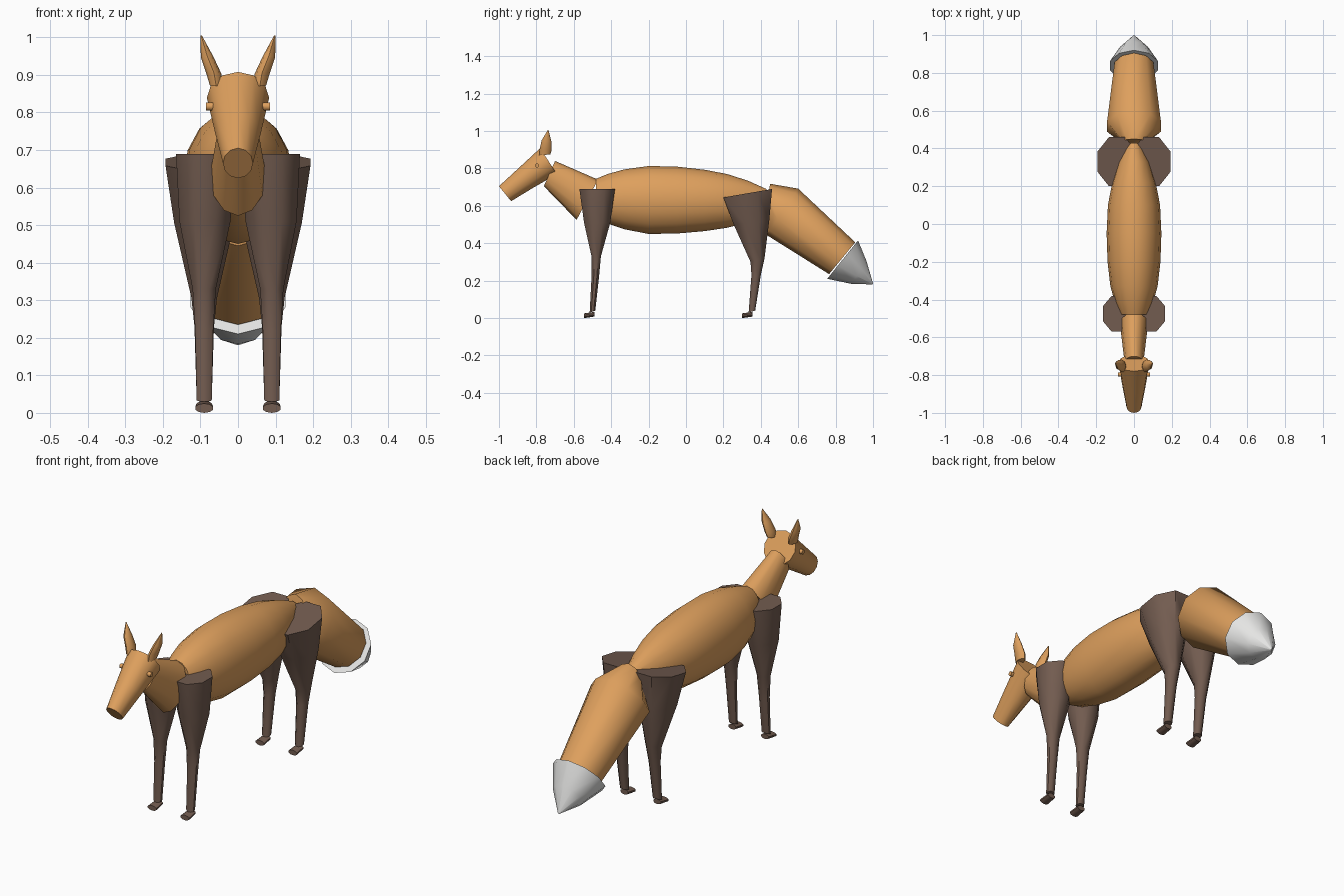
import bpy, bmesh, math


def material(name, rgb):
    m = bpy.data.materials.new(name)
    m.diffuse_color = (*rgb, 1)
    return m


ORANGE = material("orange fur", (0.73, 0.35, 0.11))
BROWN = material("dark brown fur", (0.17, 0.107, 0.08))
WHITE = material("white fur", (0.78, 0.78, 0.77))


def loft(name, rings, mat, sides=12, half=False, side=1):
    """Skin elliptical rings; each ring is (y0, z0, y1, z1, x centre, x radius)
    where (y0, z0) and (y1, z1) are its two opposite points in the side plane."""
    bm = bmesh.new()
    off = math.pi / sides if half else 0
    grow = 1 / math.cos(off)          # keeps the flats on the given extents
    loops = []
    for y0, z0, y1, z1, xc, rx in rings:
        loop = []
        for i in range(sides):
            a = 2 * math.pi * i / sides + off
            c, s = math.cos(a) * grow / 2, math.sin(a) * grow
            loop.append(bm.verts.new((side * (xc + rx * s),
                                      (y0 + y1) / 2 + (y0 - y1) * c,
                                      (z0 + z1) / 2 + (z0 - z1) * c)))
        loops.append(loop)
    for a, b in zip(loops, loops[1:]):
        for i in range(sides):
            j = (i + 1) % sides
            bm.faces.new((a[i], a[j], b[j], b[i]))
    bm.faces.new(loops[0])
    bm.faces.new(loops[-1])
    bmesh.ops.remove_doubles(bm, verts=bm.verts, dist=0.0005)
    bmesh.ops.recalc_face_normals(bm, faces=bm.faces)
    me = bpy.data.meshes.new(name)
    bm.to_mesh(me)
    bm.free()
    me.materials.append(mat)
    ob = bpy.data.objects.new(name, me)
    bpy.context.collection.objects.link(ob)
    bpy.context.view_layer.objects.active = ob
    ob.select_set(True)
    bpy.ops.object.shade_smooth_by_angle(angle=math.radians(50))
    ob.select_set(False)
    return ob


# Torso
loft("body", [
    (-0.48, 0.745, -0.48, 0.54, 0, 0.075),
    (-0.42, 0.77, -0.42, 0.505, 0, 0.10),
    (-0.33, 0.795, -0.33, 0.475, 0, 0.125),
    (-0.20, 0.813, -0.20, 0.45, 0, 0.14),
    (-0.05, 0.81, -0.05, 0.452, 0, 0.145),
    (0.10, 0.793, 0.10, 0.465, 0, 0.138),
    (0.22, 0.77, 0.22, 0.483, 0, 0.115),
    (0.33, 0.735, 0.33, 0.51, 0, 0.083),
    (0.43, 0.69, 0.43, 0.56, 0, 0.04)], ORANGE, 16)

# Neck
loft("neck", [
    (-0.47, 0.74, -0.585, 0.525, 0, 0.075),
    (-0.70, 0.84, -0.76, 0.705, 0, 0.05)], ORANGE)

# Head tapering to the snout
loft("head", [
    (-0.78, 0.908, -0.69, 0.77, 0, 0.083),
    (-0.90, 0.797, -0.82, 0.695, 0, 0.061),
    (-1.0, 0.705, -0.935, 0.625, 0, 0.04)], ORANGE)

# Tail
loft("tail", [
    (0.45, 0.718, 0.42, 0.55, 0, 0.065),
    (0.60, 0.692, 0.43, 0.445, 0, 0.15),
    (0.905, 0.405, 0.765, 0.235, 0, 0.108)], ORANGE, 10)
loft("tail_tip", [
    (0.92, 0.415, 0.755, 0.21, 0, 0.133),
    (0.965, 0.305, 0.885, 0.183, 0, 0.078),
    (1.0, 0.185, 0.995, 0.18, 0, 0.004)], WHITE, 10)

for side, word in ((1, "left"), (-1, "right")):
    # Legs
    loft(f"{word}_front_leg", [
        (-0.57, 0.69, -0.38, 0.69, 0.085, 0.08),
        (-0.545, 0.51, -0.405, 0.51, 0.088, 0.068),
        (-0.505, 0.33, -0.455, 0.33, 0.09, 0.031),
        (-0.505, 0.22, -0.465, 0.22, 0.09, 0.024),
        (-0.515, 0.03, -0.485, 0.04, 0.09, 0.02)], BROWN, 8, True, side)
    loft(f"{word}_hind_leg", [
        (0.20, 0.645, 0.46, 0.69, 0.09, 0.103),
        (0.255, 0.50, 0.445, 0.52, 0.09, 0.08),
        (0.345, 0.30, 0.42, 0.32, 0.09, 0.034),
        (0.35, 0.23, 0.40, 0.23, 0.09, 0.026),
        (0.335, 0.03, 0.37, 0.04, 0.09, 0.02)], BROWN, 8, True, side)
    # Paws
    for y, part in ((-0.515, "front"), (0.33, "hind")):
        loft(f"{word}_{part}_paw", [
            (y - 0.03, 0.025, y - 0.03, 0.0, 0.09, 0.025),
            (y + 0.025, 0.033, y + 0.025, 0.008, 0.09, 0.022)],
            BROWN, 10, False, side)
    # Ears
    loft(f"{word}_ear", [
        (-0.785, 0.87, -0.725, 0.875, 0.058, 0.017),
        (-0.782, 0.905, -0.718, 0.90, 0.064, 0.02),
        (-0.772, 0.95, -0.72, 0.945, 0.082, 0.017),
        (-0.739, 1.005, -0.735, 1.005, 0.098, 0.002)],
        ORANGE, 8, False, side)
    # Eyes
    bpy.ops.mesh.primitive_cylinder_add(
        vertices=12, radius=0.011, depth=0.025,
        location=(side * 0.073, -0.797, 0.816), rotation=(0, math.pi / 2, 0))
    eye = bpy.context.object
    eye.name = f"{word}_eye"
    eye.data.materials.append(ORANGE)
    bpy.ops.object.shade_smooth_by_angle(angle=math.radians(50))
    eye.select_set(False)
